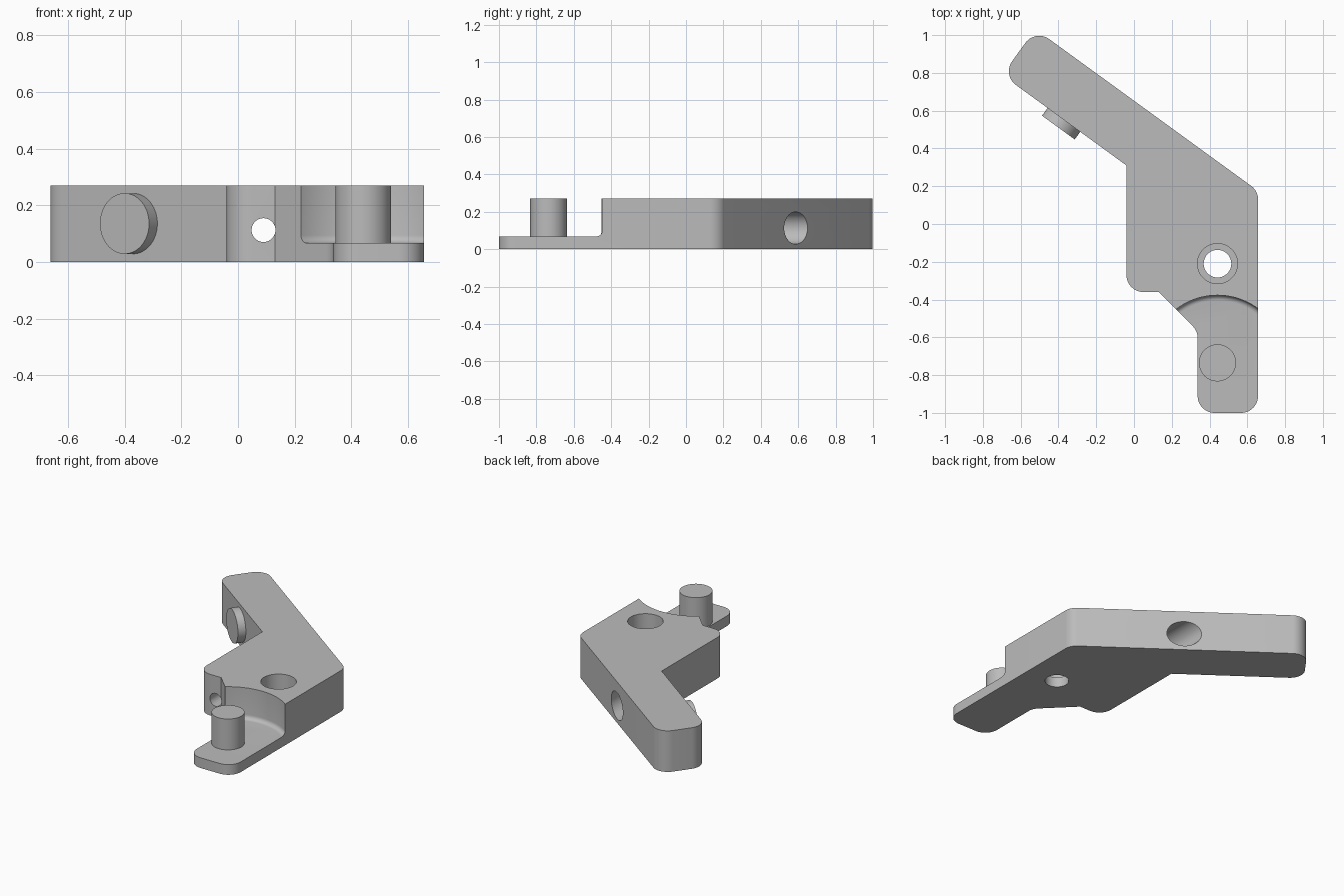
import bpy, bmesh, math
from mathutils import Vector, Matrix

if "Cube" in bpy.data.objects:
    bpy.data.objects.remove(bpy.data.objects["Cube"])

HEIGHT, BASE = 0.27, 0.067
SLOPE = math.radians(36)          # lean of the long arm

grey = bpy.data.materials.new("plain grey")
grey.use_nodes = True
grey.diffuse_color = (0.5, 0.5, 0.5, 1)
grey.node_tree.nodes["Principled BSDF"].inputs["Base Color"].default_value = grey.diffuse_color


def make_object(name, bm):
    bmesh.ops.recalc_face_normals(bm, faces=bm.faces)
    mesh = bpy.data.meshes.new(name)
    bm.to_mesh(mesh)
    bm.free()
    mesh.materials.append(grey)
    obj = bpy.data.objects.new(name, mesh)
    bpy.context.collection.objects.link(obj)
    return obj


def rounded(points):
    """Outline with each corner (x, y, radius) turned into an arc."""
    out = []
    for i, (x, y, r) in enumerate(points):
        p = Vector((x, y))
        if r == 0:
            out.append(p)
            continue
        a = (Vector(points[i - 1][:2]) - p).normalized()
        b = (Vector(points[(i + 1) % len(points)][:2]) - p).normalized()
        half = a.angle(b) / 2
        centre = p + (a + b).normalized() * (r / math.sin(half))
        start = p + a * (r / math.tan(half)) - centre
        end = p + b * (r / math.tan(half)) - centre
        sweep = math.atan2(start.cross(end), start.dot(end))
        for k in range(13):
            out.append(centre + Matrix.Rotation(sweep * k / 12, 2) @ start)
    return out


def prism(name, outline, height):
    bm = bmesh.new()
    face = bm.faces.new([bm.verts.new((p.x, p.y, 0)) for p in outline])
    top = bmesh.ops.extrude_face_region(bm, geom=[face])["geom"]
    verts = [v for v in top if isinstance(v, bmesh.types.BMVert)]
    bmesh.ops.translate(bm, verts=verts, vec=(0, 0, height))
    return make_object(name, bm)


def rod(name, start, end, radius, base_fillet=0):
    """Cylinder between two points, optionally rounded at its start."""
    start, end = Vector(start), Vector(end)
    axis = end - start
    bm = bmesh.new()
    bmesh.ops.create_cone(bm, cap_ends=True, segments=96, radius1=radius,
                          radius2=radius, depth=axis.length)
    if base_fillet:
        rim = [e for e in bm.edges if all(v.co.z < 0 for v in e.verts)]
        bmesh.ops.bevel(bm, geom=rim, offset=base_fillet, segments=6,
                        profile=0.5, affect='EDGES')
    turn = Vector((0, 0, 1)).rotation_difference(axis).to_matrix().to_4x4()
    bm.transform(Matrix.Translation((start + end) / 2) @ turn)
    return make_object(name, bm)


def cut(body, cutter):
    cutter.hide_render = True
    mod = body.modifiers.new("cut", 'BOOLEAN')
    mod.operation, mod.solver, mod.object = 'DIFFERENCE', 'EXACT', cutter
    bpy.context.view_layer.objects.active = body
    bpy.ops.object.modifier_apply(modifier=mod.name)
    bpy.data.objects.remove(cutter)


# Bracket body: slanted arm, block and narrow foot
R = 0.09
body = prism("bracket_body", rounded([
    (-0.522, 1.032, R), (-0.698, 0.789, R), (-0.04, 0.31, 0),
    (-0.04, -0.36, R), (0.13, -0.36, 0), (0.337, -0.567, R),
    (0.337, -1.0, R), (0.657, -1.0, R), (0.657, 0.175, R)]), HEIGHT)

# Round clearance above the foot, with a filleted floor
post_x, post_y = 0.442, -0.735
cut(body, rod("clearance_cutter", (post_x, post_y, BASE),
              (post_x, post_y, 0.5), 0.358, 0.028))

# Upright socket with a smaller through hole
cut(body, rod("socket_cutter", (post_x, -0.21, BASE), (post_x, -0.21, 0.5), 0.106))
cut(body, rod("socket_hole_cutter", (post_x, -0.21, -0.1), (post_x, -0.21, 0.2), 0.073))

# Lengthwise screw hole with a wide bore from the back
cut(body, rod("screw_cutter", (0.09, -0.6, 0.113), (0.09, 0.5, 0.113), 0.042))
cut(body, rod("bore_cutter", (0.09, 0.0, 0.113), (0.09, 0.9, 0.113), 0.086))

# Hinge post on the foot
post = rod("hinge_post", (post_x, post_y, BASE - 0.005), (post_x, post_y, HEIGHT), 0.098)

# Round pad on the inner face of the arm
out = Vector((-math.sin(SLOPE), -math.cos(SLOPE), 0))
face_point = Vector((-0.371, 0.551, 0.136))
pad = rod("round_pad", face_point - out * 0.005, face_point + out * 0.05, 0.107)

# Smooth curved walls, crisp edges
for obj in (body, post, pad):
    bpy.ops.object.select_all(action='DESELECT')
    obj.select_set(True)
    bpy.context.view_layer.objects.active = obj
    bpy.ops.object.shade_smooth_by_angle(angle=math.radians(30))
